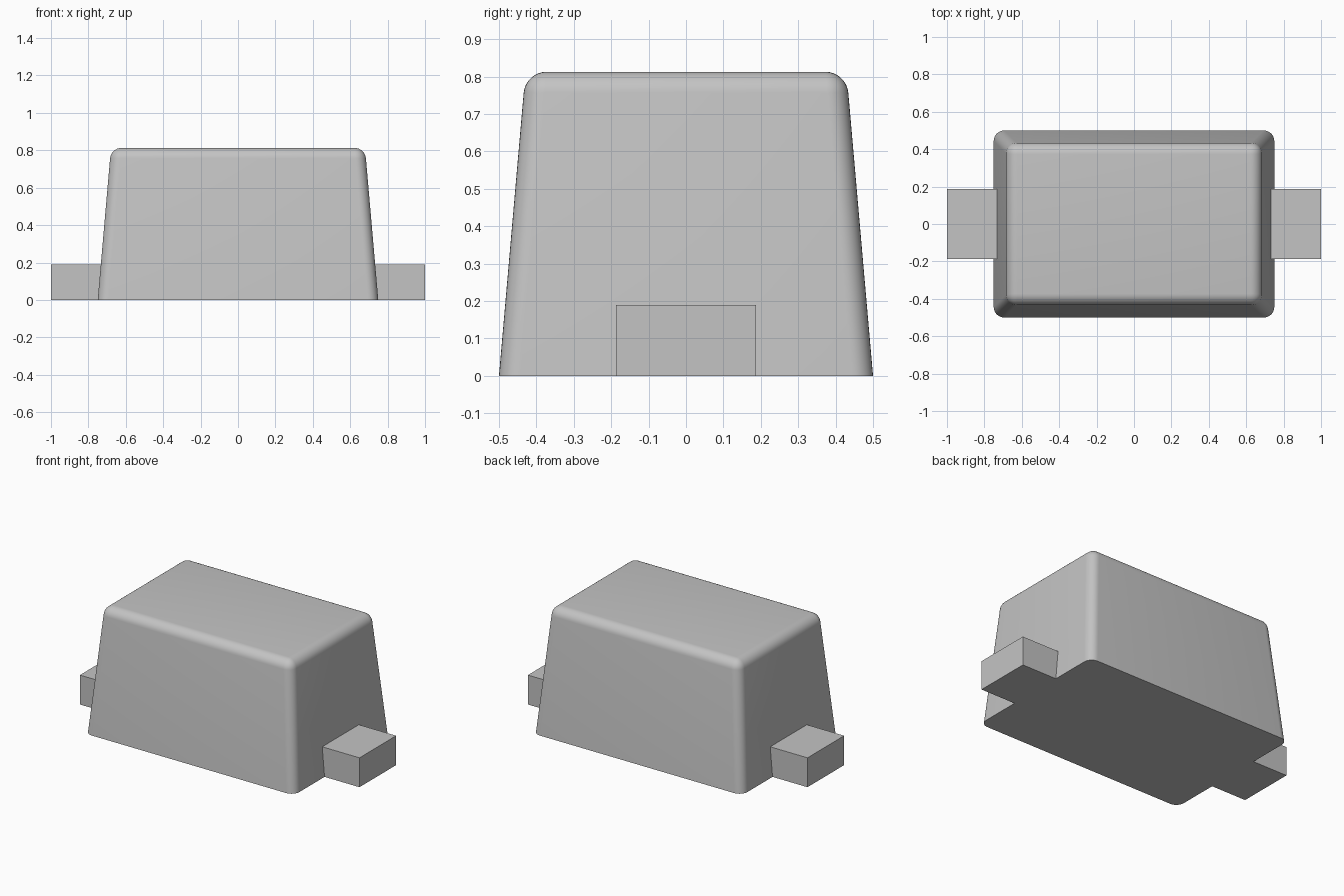
import bpy, bmesh, math

if "Cube" in bpy.data.objects:
    bpy.data.objects.remove(bpy.data.objects["Cube"])

# Overall sizes
HEIGHT = 0.813
BASE_X, BASE_Y = 0.75, 0.5
TAPER = 0.071            # inward lean of each wall over the full height
LEG_Y, LEG_Z = 0.187, 0.19

grey = bpy.data.materials.new("plain grey")
grey.use_nodes = True
colour = (0.55, 0.55, 0.55, 1)
grey.diffuse_color = colour
grey.node_tree.nodes["Principled BSDF"].inputs["Base Color"].default_value = colour


def finish(name, bm):
    bmesh.ops.recalc_face_normals(bm, faces=bm.faces)
    mesh = bpy.data.meshes.new(name)
    bm.to_mesh(mesh)
    bm.free()
    mesh.materials.append(grey)
    obj = bpy.data.objects.new(name, mesh)
    bpy.context.collection.objects.link(obj)
    return obj


# Tapered body with rounded upright and top edges, flat underside
bm = bmesh.new()
bmesh.ops.create_cube(bm, size=2)
for v in bm.verts:
    lean = TAPER if v.co.z > 0 else 0
    v.co.x *= BASE_X - lean
    v.co.y *= BASE_Y - lean
    v.co.z = HEIGHT if v.co.z > 0 else 0
rounded = [e for e in bm.edges if max(v.co.z for v in e.verts) > 0]
bmesh.ops.bevel(bm, geom=rounded, offset=0.056, offset_type='OFFSET',
                segments=8, profile=0.5, affect='EDGES')
body = finish("body", bm)
bpy.context.view_layer.objects.active = body
body.select_set(True)
bpy.ops.object.shade_smooth_by_angle(angle=math.radians(30))

# Terminal blocks, their inner ends leaning with the body wall
for name, side in (("left_terminal", 1), ("right_terminal", -1)):
    bm = bmesh.new()
    bmesh.ops.create_cube(bm, size=2)
    for v in bm.verts:
        z = LEG_Z if v.co.z > 0 else 0
        wall = BASE_X - TAPER * z / HEIGHT
        outer = v.co.x * side > 0
        v.co = (side * (1 if outer else wall), v.co.y * LEG_Y, z)
    finish(name, bm)
